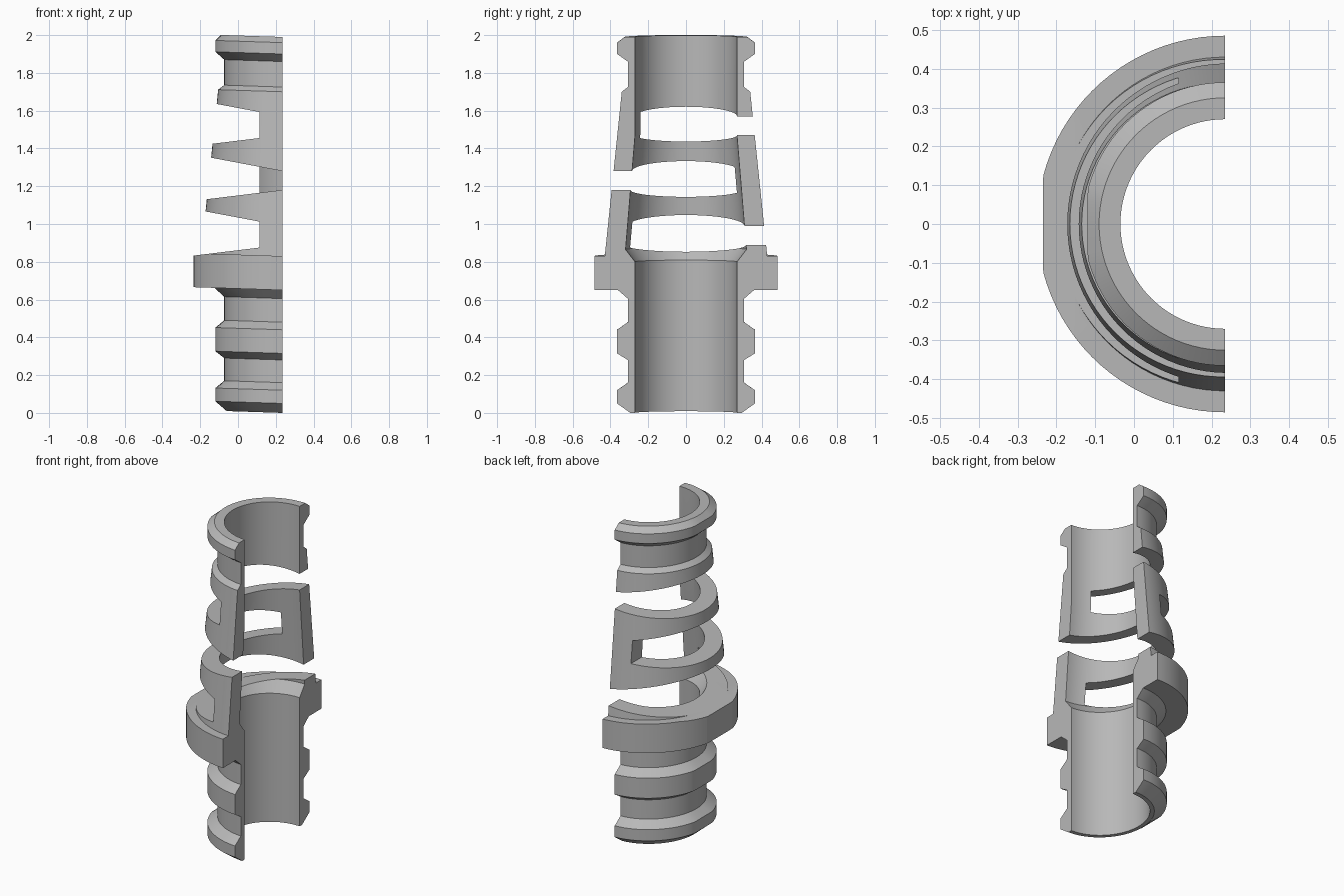
import bpy, bmesh, math

cube = bpy.data.objects.get("Cube")
if cube:
    bpy.data.objects.remove(cube)

AXIS = 0.235          # x of the sleeve axis and of the split face
BULGE, FLANGE = 0.365, 0.485
SEGMENTS = 48

grey = bpy.data.materials.new("plastic_grey")
grey.use_nodes = True
grey.diffuse_color = (0.48, 0.48, 0.48, 1)
grey.node_tree.nodes["Principled BSDF"].inputs["Base Color"].default_value = grey.diffuse_color


def make_object(name, bm):
    bmesh.ops.recalc_face_normals(bm, faces=bm.faces)
    mesh = bpy.data.meshes.new(name)
    bm.to_mesh(mesh)
    bm.free()
    mesh.materials.append(grey)
    obj = bpy.data.objects.new(name, mesh)
    bpy.context.collection.objects.link(obj)
    return obj


# Wall section as (radius, height), up the outside and down the bore
section = [
    (0.27, 0), (0.295, 0), (BULGE, 0.05), (BULGE, 0.12),
    (0.308, 0.16), (0.308, 0.28), (BULGE, 0.315), (BULGE, 0.44),
    (0.308, 0.48), (0.308, 0.605), (0.36, 0.65),
    (FLANGE, 0.65), (FLANGE, 0.83), (0.43, 0.83),
    (0.34, 1.70), (0.308, 1.725), (0.308, 1.86),
    (BULGE, 1.90), (BULGE, 1.96), (0.325, 1.99), (0.27, 1.99),
    (0.27, 1.47), (0.32, 0.865), (0.27, 0.80),
]
# Backs of the collars and flange are trimmed flat
flat_back = {BULGE: -0.12, FLANGE: -0.235}

# Half sleeve: sweep the section through a half turn
bm = bmesh.new()
rings = []
for i in range(SEGMENTS + 1):
    a = math.pi * (0.5 + i / SEGMENTS)
    rings.append([bm.verts.new((max(AXIS + r * math.cos(a), flat_back.get(r, -1)),
                                r * math.sin(a), z)) for r, z in section])
n = len(section)
for lower, upper in zip(rings, rings[1:]):
    for j in range(n):
        k = (j + 1) % n
        bm.faces.new((lower[j], lower[k], upper[k], upper[j]))
bm.faces.new(rings[0])
bm.faces.new(rings[-1])
sleeve = make_object("strain_relief_half_sleeve", bm)


# Slots: wedges that widen toward the back, open on one side only
def slot_cutter(height, side):
    plan = [(-0.3, -0.6), (0.115, -0.6), (0.115, 0), (0.3, 0), (0.3, 0.6), (-0.3, 0.6)]
    bm = bmesh.new()
    loops = []
    for s in (-1, 1):
        loops.append([bm.verts.new((x, y * side, height + s * (0.05 + 0.155 * (AXIS - x))))
                      for x, y in plan])
    for loop in loops:
        bm.faces.new(loop)
    for j in range(len(plan)):
        k = (j + 1) % len(plan)
        bm.faces.new((loops[0][j], loops[0][k], loops[1][k], loops[1][j]))
    return make_object("slot_cutter", bm)


bpy.context.view_layer.objects.active = sleeve
for height, side in ((1.52, 1), (1.23, -1), (0.94, 1)):
    cutter = slot_cutter(height, side)
    cutter.hide_render = True
    cut = sleeve.modifiers.new("slot", 'BOOLEAN')
    cut.operation = 'DIFFERENCE'
    cut.solver = 'EXACT'
    cut.object = cutter
    bpy.ops.object.modifier_apply(modifier=cut.name)
    bpy.data.objects.remove(cutter)

# Slight rise toward the back
for v in sleeve.data.vertices:
    v.co.z += 0.033 * (AXIS - v.co.x)

bpy.ops.object.select_all(action='DESELECT')
sleeve.select_set(True)
bpy.ops.object.shade_smooth_by_angle(angle=math.radians(12))
